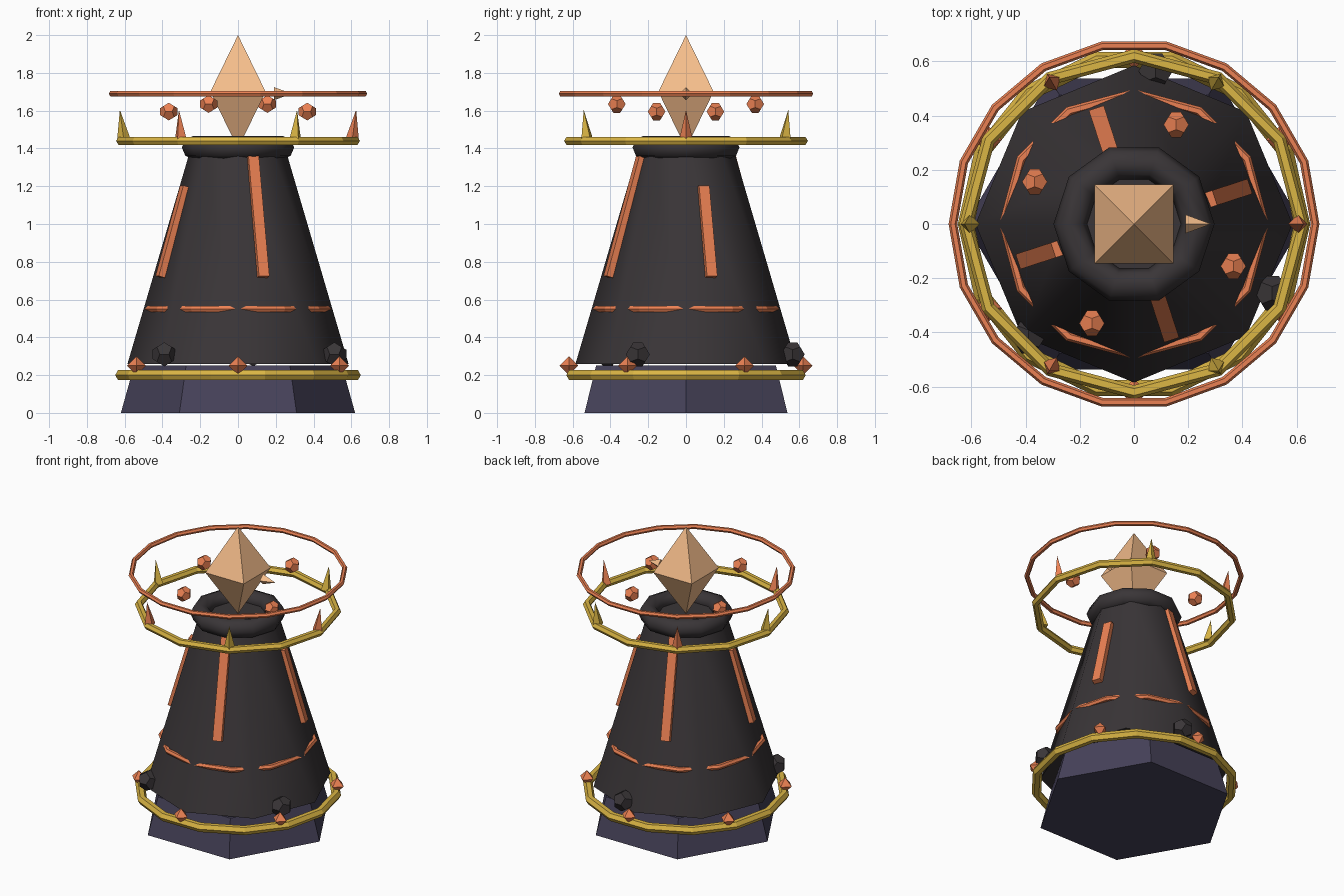
import bpy, bmesh
from math import sin, cos, pi, radians, sqrt
from mathutils import Vector, Matrix

if "Cube" in bpy.data.objects:
    bpy.data.objects.remove(bpy.data.objects["Cube"])


def material(name, r, g, b):
    m = bpy.data.materials.new(name)
    m.diffuse_color = [(c / 255) ** 2.2 for c in (r, g, b)] + [1]
    m.use_nodes = True
    m.node_tree.nodes["Principled BSDF"].inputs["Base Color"].default_value = m.diffuse_color
    return m


STONE = material("dark_stone", 60, 56, 58)
SLATE = material("slate", 72, 68, 90)
EMBER = material("ember", 235, 128, 84)
GOLD = material("gold", 218, 180, 70)
AMBER = material("amber", 245, 188, 138)


def finish(bm, name, mat, matrix=None, smooth=None):
    if matrix is not None:
        bm.transform(matrix)
    bmesh.ops.recalc_face_normals(bm, faces=bm.faces)
    me = bpy.data.meshes.new(name)
    bm.to_mesh(me)
    bm.free()
    me.materials.append(mat)
    ob = bpy.data.objects.new(name, me)
    bpy.context.collection.objects.link(ob)
    if smooth:
        bpy.ops.object.select_all(action='DESELECT')
        ob.select_set(True)
        bpy.context.view_layer.objects.active = ob
        bpy.ops.object.shade_smooth_by_angle(angle=radians(smooth))
    return ob


def cone(name, mat, n, r1, r2, depth, matrix, smooth=None):
    bm = bmesh.new()
    bmesh.ops.create_cone(bm, cap_ends=True, segments=n, radius1=r1, radius2=r2, depth=depth)
    # put the first corner on +x
    first = max(bm.verts, key=lambda v: v.co.x - abs(v.co.y))
    if abs(first.co.y) > 1e-4:
        bm.transform(Matrix.Rotation(pi / n, 4, 'Z'))
    return finish(bm, name, mat, matrix, smooth)


def ring(name, mat, z, major, minor, n, m=6, smooth=None):
    bm = bmesh.new()
    rows = [[bm.verts.new(((major + minor * cos(2 * pi * j / m)) * cos(2 * pi * i / n),
                           (major + minor * cos(2 * pi * j / m)) * sin(2 * pi * i / n),
                           z + minor * sin(2 * pi * j / m))) for j in range(m)] for i in range(n)]
    for i in range(n):
        a, b = rows[i], rows[(i + 1) % n]
        for j in range(m):
            k = (j + 1) % m
            bm.faces.new((a[j], b[j], b[k], a[k]))
    return finish(bm, name, mat, None, smooth)


def hull(name, mat, points, matrix):
    bm = bmesh.new()
    for p in points:
        bm.verts.new(p)
    bmesh.ops.convex_hull(bm, input=bm.verts)
    bmesh.ops.dissolve_limit(bm, angle_limit=0.02, verts=bm.verts, edges=bm.edges)
    return finish(bm, name, mat, matrix)


def octahedron(name, mat, r, h, matrix):
    pts = [(r, 0, 0), (-r, 0, 0), (0, r, 0), (0, -r, 0), (0, 0, h), (0, 0, -h)]
    return hull(name, mat, pts, matrix)


def dodecahedron(name, mat, r, loc):
    p = (1 + sqrt(5)) / 2
    s = (-1, 1)
    pts = [(a, b, c) for a in s for b in s for c in s]
    for a in s:
        for b in s:
            u, v = a / p, b * p
            pts += [(0, u, v), (u, v, 0), (v, 0, u)]
    return hull(name, mat, [Vector(q) * r / sqrt(3) for q in pts], Matrix.Translation(loc))


def around(deg, r, z):
    return (Matrix.Rotation(radians(deg), 4, 'Z') @ Matrix.Translation((r, 0, z)))


# tower: hexagonal foot, eight-sided body, rounded rim
cone("foot", SLATE, 6, 0.62, 0.55, 0.25, Matrix.Translation((0, 0, 0.125)))
cone("tower_body", STONE, 8, 0.585, 0.25, 1.14, Matrix.Translation((0, 0, 0.83)), 60)
ring("tower_rim", STONE, 1.405, 0.235, 0.062, 10, 8, 60)

# rings
ring("lower_gold_ring", GOLD, 0.2, 0.62, 0.03, 14)
ring("upper_gold_ring", GOLD, 1.44, 0.62, 0.025, 12)
ring("halo_ring", EMBER, 1.69, 0.668, 0.016, 18)
ring("body_band", EMBER, 0.55, 0.48, 0.018, 12)

# spikes on the upper ring and gems on the lower one
for i in range(6):
    tilt = Matrix.Rotation(0.13, 4, 'Y')
    cone(f"crown_spike_{i}", GOLD if i % 2 else EMBER, 4, 0.036, 0, 0.16,
         around(60 * i, 0.615, 1.525) @ tilt)
    octahedron(f"gem_{i}", EMBER, 0.05, 0.05, Matrix.Translation(around(30 + 60 * i, 0.62, 0.25).translation))

# glowing strips lying on the slope of the body
for i in range(4):
    top = 1.36 if i % 2 else 1.2
    slope = 0.285
    length = (top - 0.72) * sqrt(1 + slope ** 2)
    mid = (top + 0.72) / 2
    bm = bmesh.new()
    bmesh.ops.create_cube(bm, size=1, matrix=Matrix.Diagonal((0.035, 0.058, length, 1)))
    finish(bm, f"strip_{i}", EMBER,
           around(18 + 90 * i, 0.433 - slope * (mid - 0.72), mid) @ Matrix.Rotation(-0.278, 4, 'Y'))

# rocks at the foot and stones floating round the crystal
for i, (x, y) in enumerate([(-0.39, -0.415), (0.51, -0.255), (0.08, 0.565)]):
    dodecahedron(f"rock_{i}", STONE, 0.068, (x, y, 0.31))
for i in range(4):
    dodecahedron(f"floating_stone_{i}", EMBER, 0.05,
                 around(67 + 90 * i, 0.398, 1.595 if i % 2 else 1.635).translation)

# crystal and its small side shard
octahedron("crystal", AMBER, 0.207, 0.3, Matrix.Translation((0, 0, 1.7)) @ Matrix.Rotation(pi / 4, 4, 'Z'))
cone("crystal_shard", AMBER, 4, 0.035, 0, 0.095,
     Matrix.Translation((0.237, 0, 1.69)) @ Matrix.Rotation(pi / 2, 4, 'Y'))
